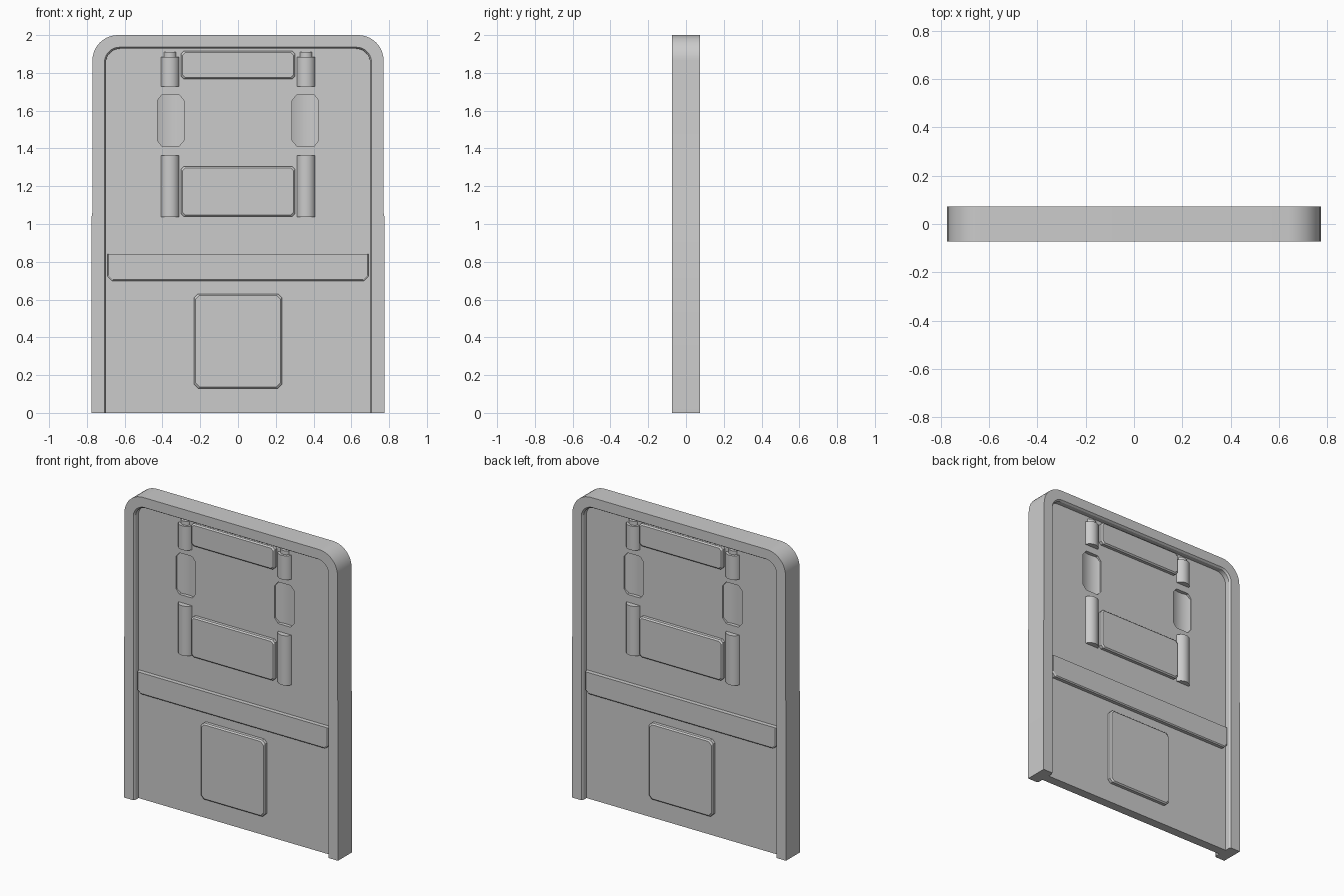
import bpy, bmesh, math

if "Cube" in bpy.data.objects:
    bpy.data.objects.remove(bpy.data.objects["Cube"], do_unlink=True)

grey = bpy.data.materials.new("plain grey")
grey.use_nodes = True
color = (0.6, 0.6, 0.6, 1)
grey.diffuse_color = color
grey.node_tree.nodes["Principled BSDF"].inputs["Base Color"].default_value = color

HALF = 0.073     # frame half depth
PANEL = 0.03     # panel half depth


def finish(name, bm, smooth=False):
    bmesh.ops.recalc_face_normals(bm, faces=bm.faces)
    me = bpy.data.meshes.new(name)
    bm.to_mesh(me)
    bm.free()
    me.materials.append(grey)
    ob = bpy.data.objects.new(name, me)
    bpy.context.collection.objects.link(ob)
    bpy.ops.object.select_all(action='DESELECT')
    ob.select_set(True)
    bpy.context.view_layer.objects.active = ob
    if smooth:
        bpy.ops.object.shade_smooth_by_angle(angle=math.radians(30))
    return ob


def loft(name, loops, smooth=False, ring=False, closed=True):
    """Join loops of equal length; cap the ends, or join last to first."""
    bm = bmesh.new()
    rows = [[bm.verts.new(p) for p in loop] for loop in loops]
    n = len(rows[0])
    pairs = list(zip(rows, rows[1:])) + ([(rows[-1], rows[0])] if ring else [])
    for a, b in pairs:
        for i in range(n if closed else n - 1):
            j = (i + 1) % n
            bm.faces.new((a[i], a[j], b[j], b[i]))
    if not ring:
        bm.faces.new(rows[0])
        bm.faces.new(rows[-1])
    if not closed:
        bm.faces.new([r[0] for r in rows])
        bm.faces.new([r[-1] for r in rows])
    return finish(name, bm, smooth)


def arch(foot, half, top, radius, y, steps=10):
    """Open outline from the right foot over the top to the left foot."""
    side = [(foot, 0), (foot, 1.04), (half, 1.06)]
    for i in range(steps + 1):
        a = math.pi / 2 * i / steps
        side.append((half - radius + radius * math.cos(a),
                     top - radius + radius * math.sin(a)))
    return [(x, y, z) for x, z in side] + [(-x, y, z) for x, z in reversed(side)]


def chamfered(x0, x1, z0, z1, c, y):
    pts = [(x0 + c, z0), (x1 - c, z0), (x1, z0 + c), (x1, z1 - c),
           (x1 - c, z1), (x0 + c, z1), (x0, z1 - c), (x0, z0 + c)]
    return [(x, y, z) for x, z in pts]


def plate(name, half, z0, z1, c, side, front, b=0.008):
    """Raised plate with chamfered corners and a bevelled face."""
    loft(name, [chamfered(-half, half, z0, z1, c, side * (PANEL - 0.01)),
                chamfered(-half, half, z0, z1, c, side * (front - b)),
                chamfered(-half + b, half - b, z0 + b, z1 - b, c, side * front)])


def rod(name, x, y, r, z0, z1, n=32):
    circle = [(x + r * math.cos(2 * math.pi * i / n),
               y + r * math.sin(2 * math.pi * i / n)) for i in range(n)]
    loft(name, [[(px, py, z) for px, py in circle] for z in (z0, z1)], smooth=True)


# Frame: an arch with a slightly splayed inner edge
loft("frame", [arch(0.775, 0.771, 2.0, 0.135, -HALF),
               arch(0.775, 0.771, 2.0, 0.135, HALF),
               arch(0.707, 0.707, 1.936, 0.08, HALF),
               arch(0.699, 0.699, 1.928, 0.075, HALF - 0.012),
               arch(0.699, 0.699, 1.928, 0.075, -HALF + 0.012),
               arch(0.707, 0.707, 1.936, 0.08, -HALF)],
     smooth=True, ring=True, closed=False)

# Door panel
panel = loft("door_panel", [chamfered(-0.72, 0.72, 0, 1.95, 0.0001, y)
                            for y in (-PANEL, PANEL)])

# Scooped hand grips cut into both faces
for side in (-1, 1):
    for cx in (-0.357, 0.357):
        sections = []
        for i in range(13):
            t = -1 + i / 6
            x = cx + 0.07 * t
            drop = max(0, abs(t) - 0.65) / 0.35 * 0.03
            floor = PANEL - 0.008 - 0.016 * (1 - t * t)
            lo, hi = 1.412 + drop, 1.684 - drop
            sections.append([(x, side * y, z) for y, z in
                             ((floor, lo), (floor, hi), (0.06, hi), (0.06, lo))])
        cutter = loft("grip_cutter", sections)
        cutter.hide_render = True
        mod = panel.modifiers.new("grip", 'BOOLEAN')
        mod.operation = 'DIFFERENCE'
        mod.solver = 'EXACT'
        mod.object = cutter
        bpy.context.view_layer.objects.active = panel
        bpy.ops.object.modifier_apply(modifier="grip")
        bpy.data.objects.remove(cutter, do_unlink=True)
bpy.ops.object.select_all(action='DESELECT')
panel.select_set(True)
bpy.context.view_layer.objects.active = panel
bpy.ops.object.shade_smooth_by_angle(angle=math.radians(25))

# Raised plates, rods and pins on both faces
for side, face in ((-1, "front"), (1, "back")):
    plate(face + "_kick_plate", 0.232, 0.13, 0.63, 0.02, side, 0.058)
    plate(face + "_middle_plate", 0.302, 1.04, 1.305, 0.015, side, 0.058)
    plate(face + "_upper_plate", 0.302, 1.767, 1.915, 0.015, side, 0.058)

    # Cross bar: square top corners, chamfered bottom corners
    def bar(y, b=0.0):
        h = 0.692 - b
        return [(x, side * y, z) for x, z in
                ((-h, 0.84), (-h, 0.722 + b), (-h + 0.024, 0.698 + b),
                 (h - 0.024, 0.698 + b), (h, 0.722 + b), (h, 0.84))]
    loft(face + "_cross_bar", [bar(PANEL - 0.01), bar(0.052), bar(0.058, 0.007)])

    for hand, x in (("right", -0.36), ("left", 0.36)):
        tag = face + "_" + hand
        rod(tag + "_lower_rod", x, side * 0.013, 0.052, 1.037, 1.362)
        rod(tag + "_upper_rod", x, side * 0.013, 0.052, 1.728, 1.885)
        rod(tag + "_pin", x, side * 0.013, 0.036, 1.88, 1.91)
